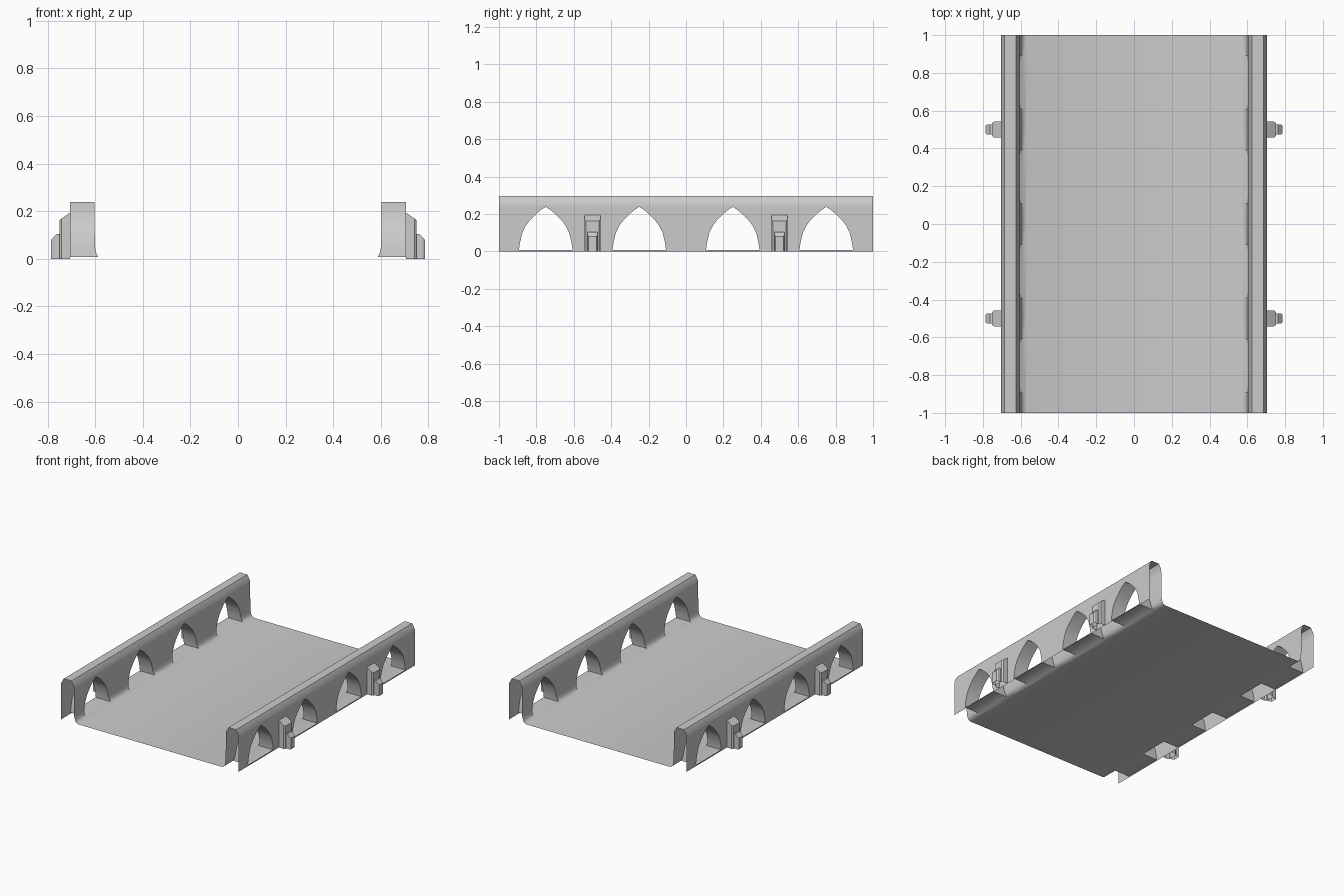
import bpy, bmesh

if "Cube" in bpy.data.objects:
    bpy.data.objects.remove(bpy.data.objects["Cube"])

# Arch levels: (height, half width of opening, x of inner wall skin)
ARCH = [(0.008, 0.143, 0.587), (0.025, 0.141, 0.596), (0.05, 0.137, 0.601),
        (0.10, 0.125, 0.602), (0.135, 0.108, 0.603), (0.165, 0.086, 0.603),
        (0.195, 0.057, 0.604), (0.22, 0.027, 0.604), (0.238, 0.0, 0.604)]
OUT, TOP_IN, SHOULDER, ROAD = 0.705, 0.605, 0.26, 0.568
BAYS = (-0.75, -0.25, 0.25, 0.75)


def finish(bm, name, angle):
    bmesh.ops.remove_doubles(bm, verts=bm.verts, dist=0.0005)
    bmesh.ops.recalc_face_normals(bm, faces=bm.faces)
    up = max(bm.faces, key=lambda f: abs(f.normal.z) * f.calc_area())
    if up.normal.z < 0:
        bmesh.ops.reverse_faces(bm, faces=bm.faces)
    me = bpy.data.meshes.new(name)
    bm.to_mesh(me)
    bm.free()
    ob = bpy.data.objects.new(name, me)
    bpy.context.collection.objects.link(ob)
    if angle:
        bpy.context.view_layer.objects.active = ob
        ob.select_set(True)
        bpy.ops.object.shade_smooth_by_angle(angle=angle)
        ob.select_set(False)
    return ob


def face(bm, pts):
    bm.faces.new([bm.verts.new(p) for p in pts])


def wall_skin(bm, s, c, levels, x_bottom, x_top):
    """One bay of a wall sheet with a pointed arch opening."""
    a, b = c - 0.25, c + 0.25
    z0, w0, x0 = levels[0]
    face(bm, [(s * x_bottom, a, 0), (s * x_bottom, b, 0), (s * x0, b, z0),
              (s * x0, c + w0, z0), (s * x0, c - w0, z0), (s * x0, a, z0)])
    for (z, w, x), (z2, w2, x2) in zip(levels, levels[1:]):
        for e, k in ((a, -1), (b, 1)):
            face(bm, [(s * x, e, z), (s * x, c + k * w, z),
                      (s * x2, c + k * w2, z2), (s * x2, e, z2)])
    z, w, x = levels[-1]
    face(bm, [(s * x, a, z), (s * x, c, z), (s * x, b, z),
              (s * x_top, b, SHOULDER), (s * x_top, a, SHOULDER)])


# Hollow side walls and roadway as one continuous shell
bm = bmesh.new()
outer_levels = [(z, w, OUT) for z, w, x in ARCH]
cap = [(TOP_IN, SHOULDER), (0.625, 0.297), (0.685, 0.297), (OUT, SHOULDER)]
for c in BAYS:
    a, b = c - 0.25, c + 0.25
    for s in (-1, 1):
        wall_skin(bm, s, c, ARCH, ROAD, TOP_IN)
        wall_skin(bm, s, c, outer_levels, OUT, OUT)
        # chamfered parapet top
        for (x, z), (x2, z2) in zip(cap, cap[1:]):
            face(bm, [(s * x, a, z), (s * x, b, z), (s * x2, b, z2), (s * x2, a, z2)])
        # arch tunnel and its floor
        for (z, w, x), (z2, w2, x2) in zip(ARCH, ARCH[1:]):
            for k in (-1, 1):
                face(bm, [(s * x, c + k * w, z), (s * OUT, c + k * w, z),
                          (s * OUT, c + k * w2, z2), (s * x2, c + k * w2, z2)])
        z, w, x = ARCH[0]
        face(bm, [(s * x, c - w, z), (s * OUT, c - w, z),
                  (s * OUT, c + w, z), (s * x, c + w, z)])
    # roadway
    face(bm, [(-ROAD, a, 0), (ROAD, a, 0), (ROAD, b, 0), (-ROAD, b, 0)])
finish(bm, "bridge_deck_and_walls", 0.7)


def buttress_step(bm, s, c, sections):
    """Open-backed step; sections are (x, half width, top height)."""
    for (x, w, z), (x2, w2, z2) in zip(sections, sections[1:]):
        for k in (-1, 1):
            face(bm, [(s * x, c + k * w, 0), (s * x2, c + k * w2, 0),
                      (s * x2, c + k * w2, z2), (s * x, c + k * w, z)])
        face(bm, [(s * x, c - w, z), (s * x, c + w, z),
                  (s * x2, c + w2, z2), (s * x2, c - w2, z2)])
    x, w, z = sections[-1]
    face(bm, [(s * x, c - w, 0), (s * x, c + w, 0), (s * x, c + w, z), (s * x, c - w, z)])


# Stepped buttresses between the arches
for s, side in ((-1, "left"), (1, "right")):
    for c, end in ((-0.5, "front"), (0.5, "back")):
        for part, sections in (
                ("main", [(OUT, 0.042, 0.195), (0.741, 0.042, 0.17), (0.751, 0.034, 0.163)]),
                ("foot", [(0.75, 0.027, 0.105), (0.762, 0.027, 0.105),
                          (0.776, 0.027, 0.09), (0.785, 0.022, 0.08)])):
            bm = bmesh.new()
            buttress_step(bm, s, c, sections)
            finish(bm, f"buttress_{part}_{side}_{end}", None)
